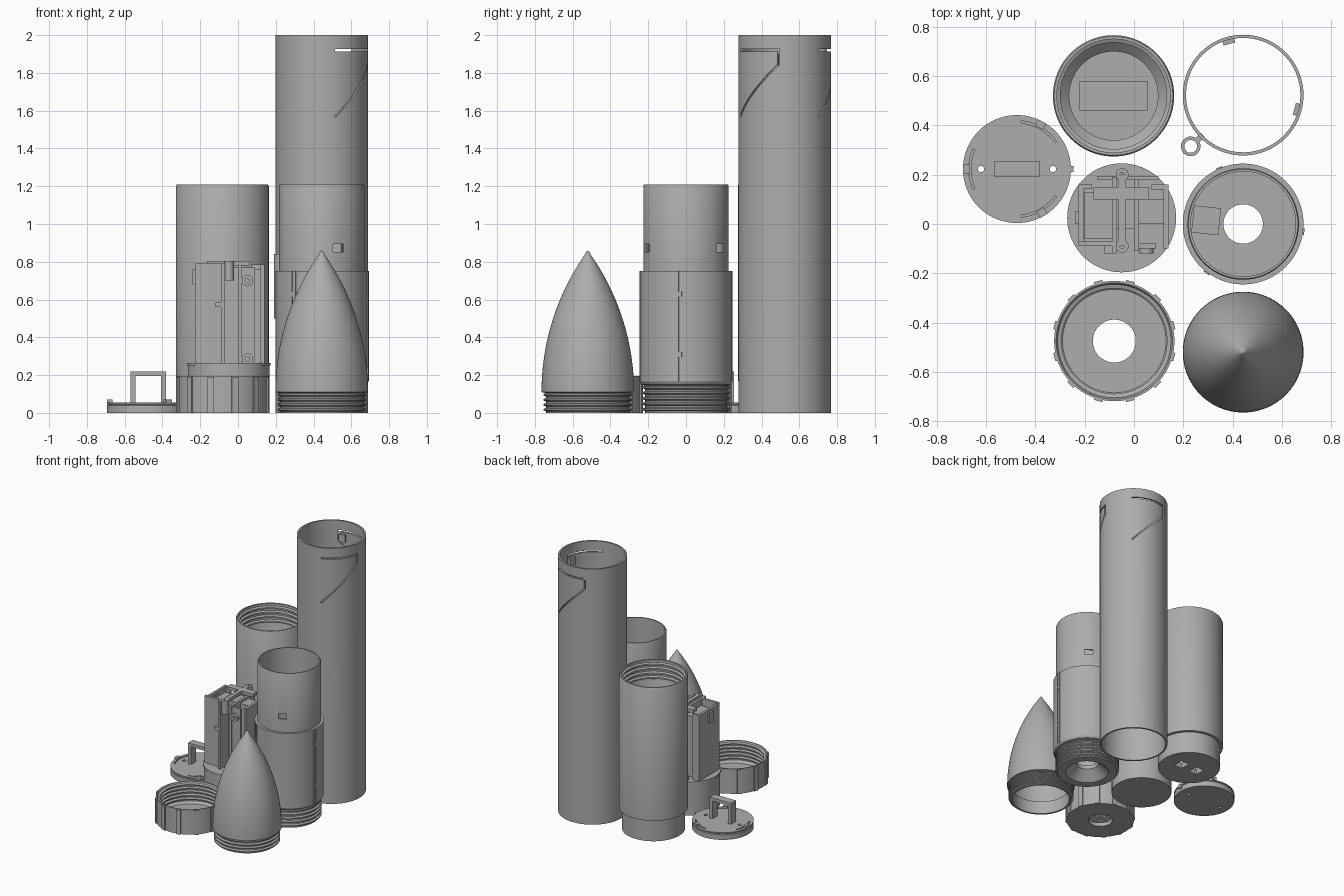
import bpy, bmesh, math
from mathutils import Matrix, Vector

if "Cube" in bpy.data.objects:
    bpy.data.objects.remove(bpy.data.objects["Cube"], do_unlink=True)

grey = bpy.data.materials.new("plain grey")
grey.use_nodes = True
grey.diffuse_color = (0.42, 0.42, 0.42, 1)
grey.node_tree.nodes["Principled BSDF"].inputs["Base Color"].default_value = grey.diffuse_color


def finish(name, bm):
    bmesh.ops.recalc_face_normals(bm, faces=bm.faces)
    me = bpy.data.meshes.new(name)
    bm.to_mesh(me)
    bm.free()
    me.materials.append(grey)
    me.shade_smooth()
    me.set_sharp_from_angle(angle=math.radians(30))
    ob = bpy.data.objects.new(name, me)
    bpy.context.collection.objects.link(ob)
    return ob


def lathe(name, centre, profile, steps=96):
    """Spin a closed (radius, height) outline about a vertical axis."""
    bm = bmesh.new()
    vs = [bm.verts.new((r, 0, z)) for r, z in profile]
    es = [bm.edges.new((a, b)) for a, b in zip(vs, vs[1:] + vs[:1])]
    bmesh.ops.spin(bm, geom=vs + es, cent=(0, 0, 0), axis=(0, 0, 1),
                   angle=math.tau, steps=steps, use_duplicate=False)
    bmesh.ops.remove_doubles(bm, verts=bm.verts, dist=1e-5)
    bmesh.ops.translate(bm, verts=bm.verts, vec=(*centre, 0))
    return finish(name, bm)


def box(name, x, y, z, turn=0):
    bm = bmesh.new()
    bmesh.ops.create_cube(bm, size=1)
    size = Vector((x[1] - x[0], y[1] - y[0], z[1] - z[0]))
    mid = Vector((sum(x), sum(y), sum(z))) / 2
    bm.transform(Matrix.Translation(mid) @ Matrix.Rotation(math.radians(turn), 4, "Z")
                 @ Matrix.Diagonal((*size, 1)))
    return finish(name, bm)


def radial_box(name, centre, angle, r, width, z):
    """Box from radius r[0] to r[1] at an angle round a centre."""
    a, m = math.radians(angle), sum(r) / 2
    cx, cy = centre[0] + m * math.cos(a), centre[1] + m * math.sin(a)
    d = (r[1] - r[0]) / 2
    return box(name, (cx - d, cx + d), (cy - width / 2, cy + width / 2), z, angle)


def strip(name, centre, r, start, end, height, steps=24):
    """Curved strip between two (angle, height) points."""
    bm = bmesh.new()
    rings = []
    for i in range(steps + 1):
        t = i / steps
        a = math.radians(start[0] + (end[0] - start[0]) * t)
        z = start[1] + (end[1] - start[1]) * t
        rings.append([bm.verts.new((centre[0] + q * math.cos(a), centre[1] + q * math.sin(a), z + h))
                      for q, h in ((r[0], -height / 2), (r[1], -height / 2),
                                   (r[1], height / 2), (r[0], height / 2))])
    for p, q in zip(rings, rings[1:]):
        for k in range(4):
            bm.faces.new((p[k], p[k - 1], q[k - 1], q[k]))
    bm.faces.new(rings[0])
    bm.faces.new(rings[-1])
    return finish(name, bm)


def cut(ob, cutters):
    for c in cutters:
        m = ob.modifiers.new("cut", "BOOLEAN")
        m.operation, m.solver, m.object = "DIFFERENCE", "EXACT", c
    dg = bpy.context.evaluated_depsgraph_get()
    me = bpy.data.meshes.new_from_object(ob.evaluated_get(dg))
    ob.modifiers.clear()
    ob.data = me
    me.shade_smooth()
    me.set_sharp_from_angle(angle=math.radians(30))
    for c in cutters:
        bpy.data.objects.remove(c, do_unlink=True)


def thread(r_low, r_high, z0, z1, turns):
    """Zigzag ridges running up from z0 to z1."""
    p = (z1 - z0) / turns
    pts = []
    for i in range(turns):
        z = z0 + i * p
        pts += [(r_low, z), (r_low, z + p * 0.3), (r_high, z + p * 0.5), (r_high, z + p * 0.8)]
    return pts + [(r_low, z1)]


def handle(name, centre, x, y, base, top, bar):
    """Flat-topped carrying loop."""
    cx, cy = centre
    for side in (-1, 1):
        e = sorted((cx + side * x, cx + side * (x - bar)))
        box(name + "_leg", e, (cy - y, cy + y), (base, top))
    box(name + "_bar", (cx - x, cx + x), (cy - y, cy + y), (top - bar, top))


# Tall tube with two sprung latch flaps and a guide ring
TALL = (0.443, 0.523)
tall = lathe("tall_tube", TALL, [(0.232, 0), (0.245, 0), (0.245, 2), (0.232, 2)])
slots = []
for turn in (0, 120):
    a, b = turn - 73, turn - 6.5
    r = (0.215, 0.265)
    slots += [strip("slot_top", TALL, r, (a, 1.92), (b, 1.92), 0.012),
              strip("slot_side", TALL, r, (b - 2.5, 1.885), (b, 1.885), 0.08, 2),
              strip("slot_slope", TALL, r, (a, 1.57), (b, 1.85), 0.014)]
cut(tall, slots)
for turn in (-15, 105):
    radial_box("latch_nub", TALL, turn, (0.215, 0.235), 0.05, (1.84, 1.9))
LUG = (0.23, 0.315)
lathe("guide_ring", LUG, [(0.026, 0.5), (0.04, 0.5), (0.04, 0.84), (0.026, 0.84)], 32)
box("guide_web", (0.25, 0.284), (0.338, 0.36), (0.5, 0.84), 45)

# Closed body with internal thread and floor strap
BODY = (-0.083, 0.52)
body = lathe("closed_body",  BODY, [(0, 0), (0.224, 0), (0.224, 0.17), (0.246, 0.17), (0.246, 1.2),
             (0.241, 1.21), (0.23, 1.21)] + thread(0.23, 0.216, 1.05, 1.19, 4)[::-1]
             + [(0.222, 1.03), (0.222, 0.2), (0.18, 0.16), (0.18, 0.04), (0, 0.04)])
cut(body, [box("strap_hole", (BODY[0] + s * 0.07 - 0.035, BODY[0] + s * 0.07 + 0.035),
               (0.48, 0.56), (-0.02, 0.06)) for s in (-1, 1)])
handle("floor_strap", BODY, 0.138, 0.06, 0.03, 0.14, 0.03)

# Bayonet lid with handle
LID = (-0.475, 0.223)
lid = lathe("lid", LID, [(0, 0), (0.219, 0), (0.219, 0.04), (0.214, 0.044), (0.219, 0.048),
                         (0.219, 0.056), (0, 0.056)])
holes = [lathe("pin_hole", (LID[0] + s * 0.146, LID[1]),
               [(0, -0.02), (0.013, -0.02), (0.013, 0.08), (0, 0.08)], 20) for s in (-1, 1)]
grooves = [strip("lid_groove", LID, (0.187, 0.196), (a, 0.05), (a + 50, 0.05), 0.04)
           for a in (35, 155, 275)]
cut(lid, holes + grooves)
for a in (62, 180, 300):
    radial_box("lid_catch", LID, a, (0.19, 0.219), 0.035, (0.05, 0.07))
radial_box("lid_key", LID, 0, (0.21, 0.23), 0.025, (0.02, 0.056))
handle("lid_handle", LID, 0.093, 0.03, 0.05, 0.22, 0.025)

# Equipment sled on a round base
SLED = (-0.05, 0.025)
lathe("sled_base", SLED, [(0, 0), (0.216, 0), (0.216, 0.25), (0.221, 0.25), (0.221, 0.265), (0, 0.265)])
B = 0.26
for name, x, y, z in (
        ("left_wall", (-0.225, -0.205), (-0.09, 0.16), (B, 0.78)),
        ("left_front_wall", (-0.225, -0.09), (-0.09, -0.07), (B, 0.79)),
        ("left_back_lip", (-0.225, -0.17), (0.145, 0.16), (B, 0.78)),
        ("battery_pack", (-0.2, -0.09), (-0.06, 0.13), (B, 0.74)),
        ("left_connector", (-0.24, -0.2), (0, 0.05), (0.68, 0.76)),
        ("centre_plate", (-0.09, -0.07), (-0.12, 0.19), (B, 0.79)),
        ("spine_plate", (-0.07, 0.0), (-0.02, 0.1), (B, 0.77)),
        ("board", (0.0, 0.02), (-0.11, 0.18), (B, 0.78)),
        ("right_tray", (0.02, 0.125), (0.0, 0.1), (B, 0.76)),
        ("right_rail", (0.12, 0.14), (-0.1, 0.16), (B, 0.785)),
        ("right_back_lip", (0.07, 0.14), (0.14, 0.16), (B, 0.785)),
        ("right_front_plate", (0.02, 0.09), (-0.1, -0.08), (B, 0.77)),
        ("board_clip", (-0.12, -0.07), (-0.12, -0.08), (0.56, 0.585)),
        ("top_shelf", (-0.165, 0.06), (0.1, 0.15), (0.78, 0.805)),
        ("top_bar", (-0.063, -0.035), (-0.09, 0.2), (0.78, 0.805)),
        ("rear_plate", (-0.15, 0.1), (0.18, 0.195), (B, 0.3))):
    box(name, x, y, z)
for y in (-0.09, 0.2):
    lathe("bar_post", (-0.048, y), [(0.01, 0.7), (0.026, 0.7), (0.026, 0.805), (0.01, 0.805)], 24)
for z in (0.285, 0.7):
    boss = lathe("screw_boss", (0, 0), [(0.012, 0), (0.03, 0), (0.03, 0.03), (0.012, 0.03)], 24)
    boss.rotation_euler.x = math.pi / 2
    boss.location = (0.05, -0.09, z)

# Stepped coupler with thread, rails and windows
COUP = (0.443, 0)
coupler = lathe("coupler", COUP, [(0.08, 0.1), (0.08, 0.07), (0.155, 0)]
                + thread(0.216, 0.23, 0, 0.145, 5)
                + [(0.236, 0.15), (0.245, 0.165), (0.245, 0.75), (0.226, 0.75), (0.226, 1.2),
                   (0.222, 1.21), (0.213, 1.21), (0.213, 0.1)])
windows = [radial_box("window", COUP, a, (0.19, 0.26), 0.06, (0.852, 0.895)) for a in (-67, 53, 173)]
cut(coupler, windows)
for a in (-7, 113, 233):
    for d in (-2.6, 2.6):
        radial_box("fin_rail", COUP, a + d, (0.235, 0.25), 0.006, (0.165, 0.75))
    for z in (0.31, 0.63):
        radial_box("rail_stop", COUP, a, (0.235, 0.25), 0.016, (z - 0.013, z + 0.013))
box("coupler_block", (0.238, 0.348), (-0.04, 0.07), (0.1, 0.45), -6)

# Threaded retaining cap with grip ribs
CAP = (-0.08, -0.475)
lathe("retaining_cap", CAP, [(0.087, 0), (0.244, 0), (0.244, 0.195), (0.236, 0.195)]
      + thread(0.23, 0.214, 0.045, 0.185, 5)[::-1] + [(0.21, 0.03), (0.087, 0.03)])
for i in range(12):
    radial_box("grip_rib", CAP, 15 + i * 30, (0.235, 0.252), 0.035, (0, 0.19))

# Hollow pointed nose with thread
R, L, Z0 = 0.245, 0.75, 0.11
rho = (R * R + L * L) / (2 * R)


def ogive(h, shrink=0):
    return max(0, math.sqrt(rho * rho - h * h) - rho + R - shrink)


N = 28
outer = [(ogive(L * i / N), Z0 + L * i / N) for i in range(N)] + [(0.006, Z0 + L - 0.004), (0, Z0 + L)]
inner = [(ogive(L * i / N, 0.02), Z0 + L * i / N) for i in range(N) if ogive(L * i / N, 0.02) > 0]
lathe("nose_cone", (0.443, -0.52), thread(0.22, 0.235, 0, 0.105, 4) + outer
      + [(0, inner[-1][1])] + inner[::-1] + [(0.205, 0.1), (0.205, 0)])
